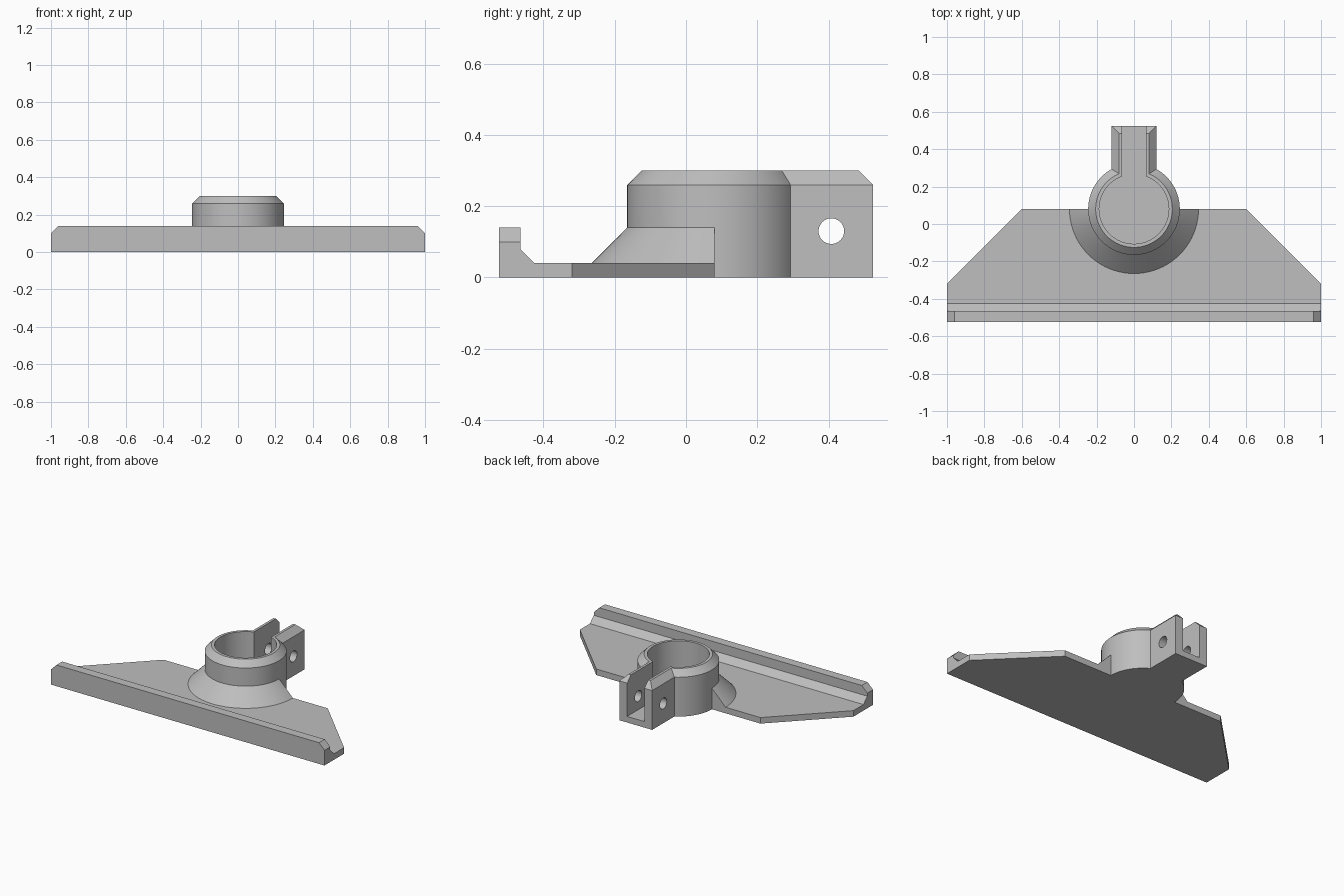
import bpy, bmesh
from math import pi, sin, cos, asin, radians
from mathutils import Matrix

cube = bpy.data.objects.get("Cube")
if cube:
    bpy.data.objects.remove(cube, do_unlink=True)

RING_Y = 0.08       # centre of the clamp ring
FLOOR = 0.04        # plate thickness
BEVEL = 0.04

grey = bpy.data.materials.new("plain_grey")
grey.use_nodes = True
colour = (0.52, 0.52, 0.52, 1)
grey.diffuse_color = colour
grey.node_tree.nodes["Principled BSDF"].inputs["Base Color"].default_value = colour


def finish(bm, name):
    bmesh.ops.recalc_face_normals(bm, faces=bm.faces)
    mesh = bpy.data.meshes.new(name)
    bm.to_mesh(mesh)
    bm.free()
    mesh.materials.append(grey)
    obj = bpy.data.objects.new(name, mesh)
    bpy.context.collection.objects.link(obj)
    return obj


def loft(bm, rings):
    """Close a solid through rings of equal point count."""
    loops = [[bm.verts.new(p) for p in ring] for ring in rings]
    n = len(loops[0])
    for a, b in zip(loops, loops[1:]):
        for i in range(n):
            j = (i + 1) % n
            bm.faces.new((a[i], a[j], b[j], b[i]))
    bm.faces.new(loops[0])
    bm.faces.new(loops[-1])


def keyhole(radius, half, end, z, steps=72):
    """Circle with a straight tongue running back to y = end."""
    a = asin(half / radius)
    pts = [(half, end, z)]
    for i in range(steps + 1):
        t = pi / 2 - a - (2 * pi - 2 * a) * i / steps
        pts.append((radius * cos(t), RING_Y + radius * sin(t), z))
    return pts + [(-half, end, z)]


def half_disc(radius, z, steps=40):
    return [(radius * cos(pi + pi * i / steps),
             RING_Y + radius * sin(pi + pi * i / steps) * (0 < i < steps), z)
            for i in range(steps + 1)]


def combine(target, other, operation):
    mod = target.modifiers.new(operation.title(), 'BOOLEAN')
    mod.operation = operation
    mod.solver = 'EXACT'
    mod.object = other
    bpy.context.view_layer.objects.active = target
    bpy.ops.object.modifier_apply(modifier=mod.name)
    bpy.data.objects.remove(other, do_unlink=True)


# Base plate with raised front lip, corners trimmed
profile = [(-0.525, 0), (RING_Y, 0), (RING_Y, FLOOR), (-0.425, FLOOR),
           (-0.465, 0.08), (-0.465, 0.14), (-0.525, 0.14)]
bm = bmesh.new()
loft(bm, [[(x, y, z) for y, z in profile] for x in (-1, 1)])
for side in (-1, 1):
    for point, normal in (((side * 0.6, RING_Y, 0), (side, 1, 0)),
                          ((side * 0.96, 0, 0.14), (side, 0, 1))):
        cut = bmesh.ops.bisect_plane(
            bm, geom=bm.verts[:] + bm.edges[:] + bm.faces[:], dist=1e-5,
            plane_co=point, plane_no=normal, clear_outer=True)
        bmesh.ops.holes_fill(bm, edges=[e for e in bm.edges if e.is_boundary])
bracket = finish(bm, "clamp_bracket")

# Conical fillet in front of the ring
bm = bmesh.new()
loft(bm, [half_disc(0.365, 0.02), half_disc(0.225, 0.16)])
combine(bracket, finish(bm, "cone_fillet"), 'UNION')

# Clamp ring and ears with a bevelled top
bm = bmesh.new()
loft(bm, [keyhole(0.245, 0.12, 0.525, 0),
          keyhole(0.245, 0.12, 0.525, 0.26),
          keyhole(0.245 - BEVEL, 0.12 - BEVEL, 0.525 - BEVEL, 0.26 + BEVEL)])
combine(bracket, finish(bm, "clamp_ring"), 'UNION')

# Blind bore and slot
bm = bmesh.new()
loft(bm, [keyhole(0.186, 0.063, 0.7, z) for z in (FLOOR, 0.5)])
combine(bracket, finish(bm, "bore_cutter"), 'DIFFERENCE')

# Bolt hole through both ears
bm = bmesh.new()
bmesh.ops.create_cone(
    bm, cap_ends=True, segments=32, radius1=0.036, radius2=0.036, depth=0.6,
    matrix=Matrix.Translation((0, 0.408, 0.13)) @ Matrix.Rotation(pi / 2, 4, 'Y'))
combine(bracket, finish(bm, "bolt_cutter"), 'DIFFERENCE')

# Smooth the round walls, keep the edges crisp
bpy.ops.object.select_all(action='DESELECT')
bracket.select_set(True)
bpy.context.view_layer.objects.active = bracket
bpy.ops.object.shade_smooth_by_angle(angle=radians(25))
